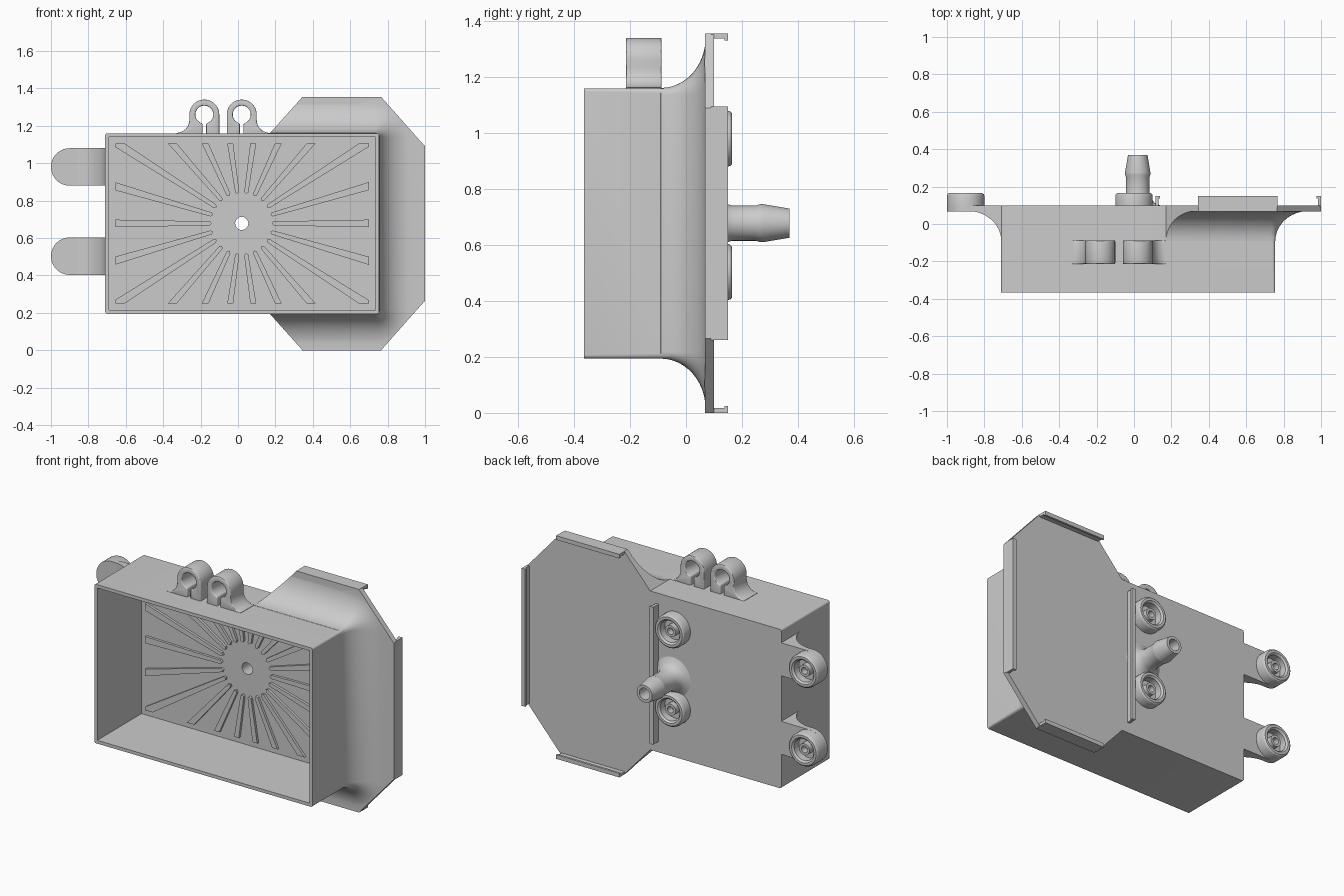
import bpy, bmesh
from math import sin, cos, pi, radians
from mathutils import Vector

if "Cube" in bpy.data.objects:
    bpy.data.objects.remove(bpy.data.objects["Cube"])

grey = bpy.data.materials.new("plain grey")
grey.use_nodes = True
grey.diffuse_color = (0.6, 0.6, 0.6, 1)
grey.node_tree.nodes["Principled BSDF"].inputs["Base Color"].default_value = (0.6, 0.6, 0.6, 1)


# ---- helpers ----
def loft(name, rings, wrap=False):
    """Skin a list of equal-length rings; cap the ends unless wrapped."""
    bm = bmesh.new()
    vs = [[bm.verts.new(p) for p in ring] for ring in rings]
    n = len(rings[0])
    pairs = list(zip(vs, vs[1:])) + ([(vs[-1], vs[0])] if wrap else [])
    for a, b in pairs:
        for i in range(n):
            j = (i + 1) % n
            bm.faces.new((a[i], a[j], b[j], b[i]))
    if not wrap:
        bm.faces.new(vs[0])
        bm.faces.new(vs[-1])
    bmesh.ops.recalc_face_normals(bm, faces=bm.faces)
    mesh = bpy.data.meshes.new(name)
    bm.to_mesh(mesh)
    bm.free()
    ob = bpy.data.objects.new(name, mesh)
    bpy.context.collection.objects.link(ob)
    mesh.materials.append(grey)
    return ob


def prism(name, pts, lo, hi, axis="y"):
    place = (lambda a, b, t: (a, t, b)) if axis == "y" else (lambda a, b, t: (a, b, t))
    return loft(name, [[place(a, b, t) for a, b in pts] for t in (lo, hi)])


def lathe(name, profile, cx, cz, wrap=False, n=40):
    return loft(name, [[(cx + r * cos(2 * pi * i / n), y, cz + r * sin(2 * pi * i / n))
                        for i in range(n)] for r, y in profile], wrap)


def arc(cx, cz, r, a0, a1, n=16):
    return [(cx + r * cos(radians(a0 + (a1 - a0) * i / n)),
             cz + r * sin(radians(a0 + (a1 - a0) * i / n))) for i in range(n + 1)]


def rect(x0, x1, z0, z1):
    return [(x0, z0), (x1, z0), (x1, z1), (x0, z1)]


def round_rect(x0, x1, z0, z1, r, n=6):
    return (arc(x1 - r, z1 - r, r, 0, 90, n) + arc(x0 + r, z1 - r, r, 90, 180, n)
            + arc(x0 + r, z0 + r, r, 180, 270, n) + arc(x1 - r, z0 + r, r, 270, 360, n))


def apply_mod(ob, kind, **settings):
    mod = ob.modifiers.new(kind.lower(), kind)
    for key, value in settings.items():
        setattr(mod, key, value)
    bpy.context.view_layer.objects.active = ob
    bpy.ops.object.modifier_apply(modifier=mod.name)


def combine(ob, tool, operation):
    apply_mod(ob, "BOOLEAN", object=tool, operation=operation, solver="EXACT")
    bpy.data.objects.remove(tool)


# ---- main dimensions ----
X0, X1, Z0, Z1 = -0.71, 0.755, 0.195, 1.16
FRONT, FLOOR, PLATE, BACK = -0.365, 0.06, 0.068, 0.10
CX, CZ = 0.02, 0.678
COVE = [(0.18 * (1 - cos(t)), -0.09 + 0.16 * sin(t))
        for t in [pi / 2 * i / 12 for i in range(13)]]

# ---- housing with side flange and coved transition ----
half = [(0.17, Z1), (0.345, 1.355), (0.765, 1.355), (1.0, 1.09)]
octagon = half + [(x, 1.355 - z) for x, z in reversed(half)]

housing = prism("housing", round_rect(X0, X1, Z0, Z1, 0.012), FRONT, BACK)
cove = loft("cove", [[(x, y, z) for x, z in
                      round_rect(0.0, X1 + o, Z0 - o, Z1 + o, 0.022 + o)]
                     for o, y in [(-0.01, -0.1)] + [(o + 0.001, y) for o, y in COVE] + [(0.181, 0.09)]])
combine(cove, prism("cove_trim", octagon, -0.2, 0.095), "INTERSECT")
combine(housing, prism("flange", octagon, PLATE, BACK), "UNION")
combine(housing, cove, "UNION")
combine(housing, prism("cavity", rect(X0 + 0.02, X1 - 0.02, Z0 + 0.02, Z1 - 0.02),
                       FRONT - 0.1, FLOOR), "DIFFERENCE")
combine(housing, lathe("port_hole", [(0.035, 0), (0.035, 0.2)], CX, CZ), "DIFFERENCE")

# ---- radial ribs on the cavity floor, trimmed to a rectangle ----
bounds = (-0.655, 0.70, 0.25, 1.105)
for i in range(22):
    a = 2 * pi * i / 22
    d, s = Vector((cos(a), sin(a))), Vector((-sin(a), cos(a)))
    c = Vector((CX, CZ))
    edges = []
    for side in (-1, 1):
        p = c + d * 0.17 + s * side * 0.011
        v = (d + s * side * 0.018).normalized()
        hits = [(w - p[k]) / v[k] for k, w in ((0, bounds[0]), (0, bounds[1]),
                                               (1, bounds[2]), (1, bounds[3])) if abs(v[k]) > 1e-6]
        edges.append((p, p + v * min(h for h in hits if h > 0)))
    (p0, q0), (p1, q1) = edges
    outline = [p0, q0]
    if min(abs(q0.x - q1.x), abs(q0.y - q1.y)) > 1e-4:
        outline.append(Vector((bounds[1] if d.x > 0 else bounds[0],
                               bounds[3] if d.y > 0 else bounds[2])))
    outline += [q1, p1, c + d * 0.16]
    prism("radial_rib", [tuple(p) for p in outline], FLOOR - 0.015, FLOOR + 0.005)

# ---- hose nozzle ----
lathe("nozzle", [(0.035, 0.065), (0.12, 0.08), (0.12, 0.10), (0.09, 0.113), (0.072, 0.135),
                 (0.063, 0.165), (0.063, 0.25), (0.068, 0.265), (0.068, 0.275),
                 (0.052, 0.37), (0.035, 0.37)], CX, CZ, wrap=True)

# ---- side arms and round cups ----
CUP = [(0.09, 0.08), (0.1, 0.09), (0.1, 0.15), (0.097, 0.159), (0.09, 0.165), (0.075, 0.165),
       (0.065, 0.155), (0.065, 0.11), (0.035, 0.11), (0.035, 0.15), (0.02, 0.15), (0.02, 0.11)]
for level, z in (("upper", 0.98), ("lower", 0.503)):
    prism(level + "_arm", arc(-0.9, z, 0.1, 90, 270, 24) + [(X0 + 0.01, z - 0.1), (X0 + 0.01, z + 0.1)],
          PLATE, BACK)
    prism(level + "_arm_cove", [(X0 + 0.01, -0.09)] + [(X0 - o, y) for o, y in COVE]
          + [(-0.89, 0.09), (X0 + 0.01, 0.09)], z - 0.1, z + 0.1, "z")
    lathe(level + "_arm_cup", CUP, -0.9, z)
    lathe(level + "_back_cup", CUP, 0.0, z)

# ---- cable clips: keyhole outline with one flared foot ----
for name, cx, flip in (("right_clip", -0.18, 1), ("left_clip", 0.02, -1)):
    cz, base = 1.26, Z1 - 0.015
    shape = [(-0.15, base), (-0.15, Z1 + 0.002)]
    shape += arc(-0.15, Z1 + 0.072, 0.07, -90, 0, 8)
    shape += arc(0, cz, 0.08, 180, 0, 24)
    shape += [(0.08, base), (0.01, base)]
    shape += arc(0, cz, 0.048, -78, 258, 28)
    shape += [(-0.01, base)]
    clip = prism(name, [(cx + flip * x, z) for x, z in shape], -0.215, -0.087)
    apply_mod(clip, "BEVEL", width=0.012, segments=3, limit_method="ANGLE", angle_limit=radians(60))


# ---- retaining rails with a small inward lip ----
def rail(name, x0, x1, z0, z1, dx, dz):
    prism(name, rect(x0, x1, z0, z1), 0.09, 0.15)
    prism(name + "_lip", rect(x0 + min(dx, 0), x1 + max(dx, 0),
                              z0 + min(dz, 0), z1 + max(dz, 0)), 0.137, 0.15)


LIP = 0.008
rail("top_rail", 0.343, 0.767, 1.338, 1.355, 0, -LIP)
rail("bottom_rail", 0.343, 0.767, 0.0, 0.017, 0, LIP)
rail("outer_rail", 0.983, 1.0, 0.26, 1.095, -LIP, 0)
rail("inner_rail", 0.115, 0.132, 0.26, 1.095, LIP, 0)

# ---- smooth shading with sharp edges kept ----
bpy.ops.object.select_all(action="DESELECT")
for ob in bpy.context.collection.objects:
    if ob.type == "MESH":
        ob.select_set(True)
        bpy.context.view_layer.objects.active = ob
bpy.ops.object.shade_smooth_by_angle(angle=radians(30))
